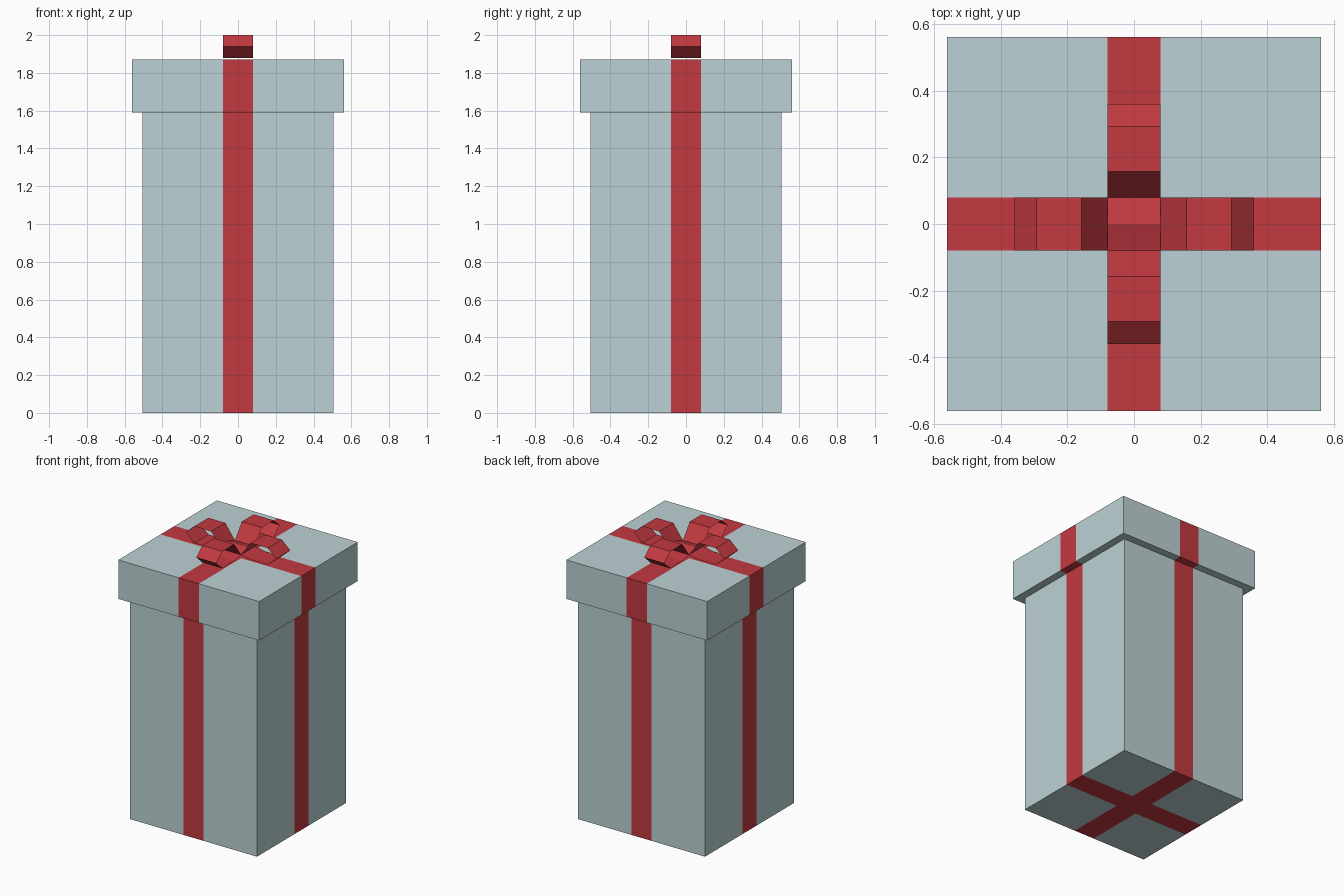
import bpy, bmesh, math
from mathutils import Matrix

if "Cube" in bpy.data.objects:
    bpy.data.objects.remove(bpy.data.objects["Cube"])

RIBBON = 0.08  # half width of the ribbon


def material(name, rgb):
    m = bpy.data.materials.new(name)
    m.diffuse_color = (*rgb, 1)
    m.use_nodes = True
    m.node_tree.nodes["Principled BSDF"].inputs["Base Color"].default_value = m.diffuse_color
    return m


PAPER = material("pale_blue_grey", (0.50, 0.64, 0.66))
RED = material("ribbon_red", (0.54, 0.041, 0.052))


def finish(bm, name, mats):
    mesh = bpy.data.meshes.new(name)
    bm.to_mesh(mesh)
    bm.free()
    for m in mats:
        mesh.materials.append(m)
    obj = bpy.data.objects.new(name, mesh)
    bpy.context.collection.objects.link(obj)
    return obj


def wrapped_box(name, half, z0, z1):
    """Box cut along the ribbon edges, with the ribbon cross coloured red."""
    bm = bmesh.new()
    bmesh.ops.create_cube(bm, size=1)
    bmesh.ops.scale(bm, vec=(2 * half, 2 * half, z1 - z0), verts=bm.verts)
    bmesh.ops.translate(bm, vec=(0, 0, (z0 + z1) / 2), verts=bm.verts)
    for axis in ((1, 0, 0), (0, 1, 0)):
        for s in (-RIBBON, RIBBON):
            bmesh.ops.bisect_plane(bm, geom=bm.verts[:] + bm.edges[:] + bm.faces[:],
                                   plane_co=[a * s for a in axis], plane_no=axis)
    for f in bm.faces:
        c = f.calc_center_median()
        f.material_index = int(min(abs(c.x), abs(c.y)) < RIBBON)
    return finish(bm, name, [PAPER, RED])


def ribbon_strip(name, profile, angle, closed):
    """Thin strip following an (outward, height) profile, turned about z."""
    bm = bmesh.new()
    rows = [[bm.verts.new((d, s * RIBBON, z)) for s in (-1, 1)] for d, z in profile]
    pairs = list(zip(rows, rows[1:])) + ([(rows[-1], rows[0])] if closed else [])
    for a, b in pairs:
        bm.faces.new((a[0], b[0], b[1], a[1]))
    bmesh.ops.rotate(bm, verts=bm.verts, cent=(0, 0, 0),
                     matrix=Matrix.Rotation(angle, 3, 'Z'))
    return finish(bm, name, [RED])


# Box and overhanging lid
wrapped_box("box_body", 0.505, 0.0, 1.59)
wrapped_box("box_lid", 0.56, 1.59, 1.87)

# Four hollow bow loops
LOOP = [(0.08, 1.895), (0.157, 2.0), (0.292, 2.0), (0.36, 1.94), (0.292, 1.88), (0.157, 1.88)]
for i, side in enumerate(("right", "back", "left", "front")):
    ribbon_strip("bow_loop_" + side, LOOP, i * math.pi / 2, True)

# Low ridged knot joining the loops
ribbon_strip("bow_knot", [(-0.08, 1.895), (0, 1.92), (0.08, 1.895)], math.pi / 2, False)
